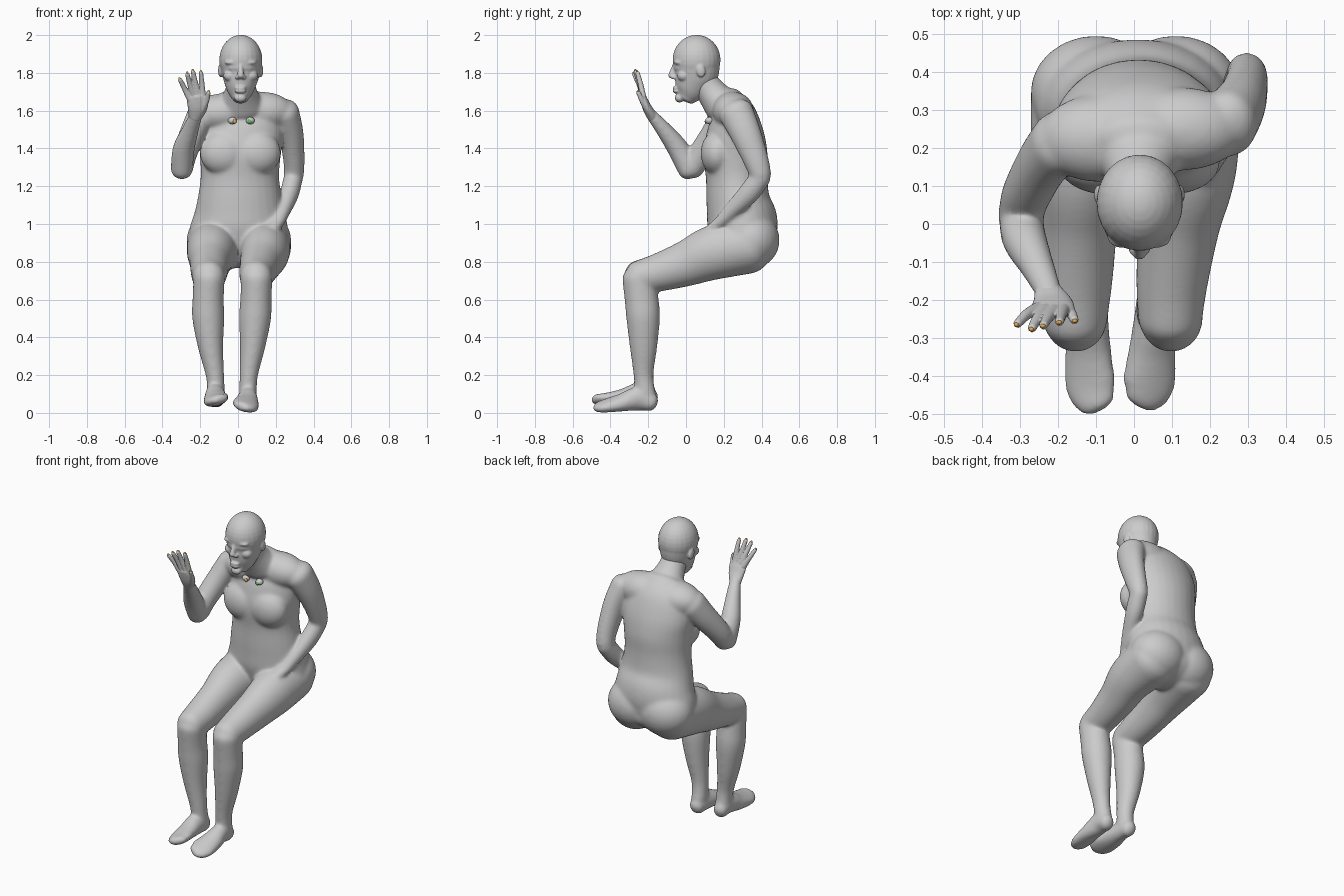
import bpy, bmesh, math
from mathutils import Vector, Matrix


def spline(p, i, t):
    # Catmull-Rom interpolation of section rows
    q = [p[max(0, min(len(p) - 1, i + k))] for k in (-1, 0, 1, 2)]
    return [0.5 * (2 * b + (c - a) * t + (2 * a - 5 * b + 4 * c - d) * t * t
                   + (3 * b - a - 3 * c + d) * t ** 3) for a, b, c, d in zip(*q)]


def tube(bm, rows, roll=0.0, cap=0.8, sides=28, steps=5):
    # Loft of ellipses: each row is x, y, z, half width, half depth
    pts = [spline(rows, i, s / steps) for i in range(len(rows) - 1) for s in range(steps)]
    pts.append(list(rows[-1]))
    pos = [Vector(p[:3]) for p in pts]
    n = len(pts)
    secs = []
    for i in range(n):
        t = (pos[min(n - 1, i + 1)] - pos[max(0, i - 1)]).normalized()
        secs.append((pos[i], pts[i][3], pts[i][4], t))

    def caps(sec, sign):
        c, a, b, t = sec
        out = []
        for k in range(1, 6):
            g = k / 5.3 * math.pi / 2
            out.append((c + t * sign * cap * min(a, b) * math.sin(g),
                        a * math.cos(g), b * math.cos(g), t))
        return out
    secs = caps(secs[0], -1)[::-1] + secs + caps(secs[-1], 1)
    rings = []
    for c, a, b, t in secs:
        side = Vector((1, 0, roll))
        side = (side - t * side.dot(t)).normalized()
        up = t.cross(side)
        rings.append([bm.verts.new(c + side * a * math.cos(2 * math.pi * j / sides)
                                   + up * b * math.sin(2 * math.pi * j / sides))
                      for j in range(sides)])
    for r, s in zip(rings, rings[1:]):
        for j in range(sides):
            k = (j + 1) % sides
            bm.faces.new((r[j], r[k], s[k], s[j]))
    bm.faces.new(rings[0][::-1])
    bm.faces.new(rings[-1])


def ball(bm, c, r, tilt=0.0):
    m = Matrix.Translation(c) @ Matrix.Rotation(tilt, 4, 'X') @ Matrix.Diagonal((*r, 1))
    bmesh.ops.create_uvsphere(bm, u_segments=24, v_segments=16, radius=1, matrix=m)


def finish(bm, name, voxel=0, smooth=0, grow=0, color=None):
    bmesh.ops.recalc_face_normals(bm, faces=bm.faces)
    me = bpy.data.meshes.new(name)
    bm.to_mesh(me)
    bm.free()
    for p in me.polygons:
        p.use_smooth = True
    ob = bpy.data.objects.new(name, me)
    bpy.context.collection.objects.link(ob)
    if voxel:
        m = ob.modifiers.new("fuse", 'REMESH')
        m.mode = 'VOXEL'
        m.voxel_size = voxel
        m.use_smooth_shade = True
        s = ob.modifiers.new("soften", 'SMOOTH')
        s.factor = 0.5
        s.iterations = smooth
        d = ob.modifiers.new("regrow", 'DISPLACE')
        d.mid_level = 0
        d.strength = grow
    if color:
        mat = bpy.data.materials.new(name)
        mat.diffuse_color = color
        me.materials.append(mat)
    return ob


# Torso
bm = bmesh.new()
tube(bm, [(.005, .33, .86, .24, .145), (.005, .31, .94, .262, .175),
          (.01, .295, 1.03, .245, .183), (.01, .275, 1.13, .222, .165),
          (.01, .268, 1.25, .205, .16), (.012, .262, 1.37, .212, .167),
          (.015, .26, 1.48, .222, .15), (.015, .25, 1.58, .2, .118),
          (.015, .215, 1.66, .13, .08)], cap=0.6)
for x in (-.075, .1):                        # chest
    ball(bm, (x, .165, 1.375), (.125, .085, .115))
for x in (-.1, .11):                         # seat muscles
    ball(bm, (x, .345, .915), (.17, .148, .15))
ball(bm, (.125, .25, 1.597), (.165, .107, .1))    # shoulder girdle
ball(bm, (-.09, .225, 1.588), (.16, .113, .098))
tube(bm, [(.015, .075, 1.78, .072, .072), (.015, .125, 1.71, .08, .075),
          (.015, .19, 1.63, .12, .095)])     # neck

# Legs: thigh, shin and foot on each side
tube(bm, [(-.12, .33, .885, .15, .145), (-.14, .15, .85, .128, .142),
          (-.148, 0, .79, .104, .118), (-.153, -.15, .742, .094, .098),
          (-.155, -.255, .718, .082, .085)])
tube(bm, [(.13, .33, .885, .15, .145), (.14, .15, .85, .128, .142),
          (.118, 0, .79, .106, .118), (.1, -.15, .742, .092, .098),
          (.095, -.25, .718, .082, .085)])
shin = [(.715, -.25, .08, .085), (.6, -.235, .08, .087), (.5, -.227, .082, .086),
        (.35, -.225, .064, .07), (.2, -.225, .046, .05), (.1, -.215, .044, .052)]
for xs in ((-.153, -.158, -.157, -.145, -.122, -.115), (.098, .095, .09, .077, .057, .052)):
    tube(bm, [(x, y, z, a, b) for x, (z, y, a, b) in zip(xs, shin)])
tube(bm, [(-.115, -.185, .075, .042, .047), (-.118, -.25, .095, .047, .062),
          (-.12, -.34, .078, .06, .044), (-.113, -.43, .07, .067, .029),
          (-.095, -.474, .075, .048, .023)], roll=.28)
tube(bm, [(.052, -.185, .056, .042, .047), (.05, -.25, .076, .047, .062),
          (.047, -.34, .055, .062, .044), (.037, -.425, .039, .07, .03),
          (.018, -.463, .035, .05, .023)], roll=-.25)

# Raised arm
tube(bm, [(-.195, .215, 1.57, .075, .085), (-.24, .16, 1.48, .066, .076),
          (-.282, .08, 1.37, .062, .066), (-.297, .03, 1.295, .057, .06)])
tube(bm, [(-.298, .016, 1.285, .055, .055), (-.288, -.04, 1.395, .056, .055),
          (-.255, -.11, 1.49, .043, .042), (-.227, -.172, 1.565, .034, .03),
          (-.222, -.19, 1.59, .034, .026)])
# Lowered arm with the hand resting on the thigh
tube(bm, [(.245, .265, 1.59, .077, .09), (.28, .315, 1.48, .064, .08),
          (.296, .37, 1.34, .054, .065), (.296, .395, 1.26, .05, .055)])
tube(bm, [(.294, .397, 1.25, .048, .053), (.272, .33, 1.16, .048, .054),
          (.238, .24, 1.07, .038, .04), (.205, .18, 1.01, .038, .03),
          (.175, .13, .975, .036, .022)])
finish(bm, "body", 0.008, 25, 0.003)

# Raised hand
bm = bmesh.new()
tube(bm, [(-.227, -.175, 1.565, .034, .028), (-.215, -.203, 1.61, .05, .024),
          (-.213, -.22, 1.65, .056, .02), (-.216, -.23, 1.675, .046, .016)])
fingers = [((-.255, -.222, 1.66), (-.282, -.238, 1.715), (-.306, -.262, 1.763)),
           ((-.234, -.226, 1.675), (-.254, -.248, 1.738), (-.268, -.274, 1.793)),
           ((-.21, -.228, 1.68), (-.226, -.246, 1.748), (-.238, -.266, 1.806)),
           ((-.185, -.226, 1.67), (-.191, -.24, 1.738), (-.196, -.257, 1.8)),
           ((-.192, -.205, 1.6), (-.168, -.23, 1.648), (-.157, -.252, 1.695))]
for f in fingers:
    tube(bm, [(*p, r, r) for p, r in zip(f, (.0155, .0135, .011))], sides=14)
finish(bm, "raised_hand", 0.004, 5, 0.001)

# Fingernails
bm = bmesh.new()
for f in fingers:
    tip = Vector(f[2]) + (Vector(f[2]) - Vector(f[1])).normalized() * .007
    ball(bm, tip, (.007, .006, .008))
finish(bm, "fingernails", color=(.8, .4, .08, 1))

# Head with face features
bm = bmesh.new()
ball(bm, (.015, .056, 1.869), (.113, .126, .131))            # skull
tube(bm, [(.013, 0, 1.668, .043, .05), (.013, .017, 1.7, .066, .076),
          (.014, .036, 1.75, .086, .1), (.015, .052, 1.8, .1, .119),
          (.015, .056, 1.86, .11, .122)], cap=0.45)
ball(bm, (.013, -.034, 1.667), (.032, .025, .023))           # chin
tube(bm, [(.014, -.055, 1.845, .012, .014), (.014, -.068, 1.81, .014, .016),
          (.014, -.076, 1.785, .019, .018)], sides=16)       # nose
for z in (1.72, 1.703):                                      # lips
    ball(bm, (.013, -.049, z), (.03, .021, .011))
for s in (-1, 1):
    ball(bm, (.014 + s * .042, -.035, 1.855), (.042, .028, .014))         # brows
    ball(bm, (.014 + s * .055, -.012, 1.785), (.036, .034, .03))          # cheeks
    ball(bm, (.014 + s * .042, -.038, 1.826), (.022, .016, .01))          # eyelids
    ball(bm, (.014 + s * .017, -.066, 1.777), (.012, .014, .011))         # nostrils
    ball(bm, (.014 + s * .106, .078, 1.812), (.013, .024, .036), .2)      # ears
finish(bm, "head", 0.005, 9, 0.001)

# Loose eyes in front of the chest
for x, name, col in ((-.03, "eye_a", (.8, .4, .08, 1)), (.065, "eye_b", (.1, .6, .1, 1))):
    bm = bmesh.new()
    ball(bm, (x, .124, 1.547), (.023, .022, .019))
    finish(bm, name)
    bm = bmesh.new()
    ball(bm, (x + (.012 if x < 0 else -.003), .106, 1.543), (.01, .007, .011))
    finish(bm, name + "_iris", color=col)
